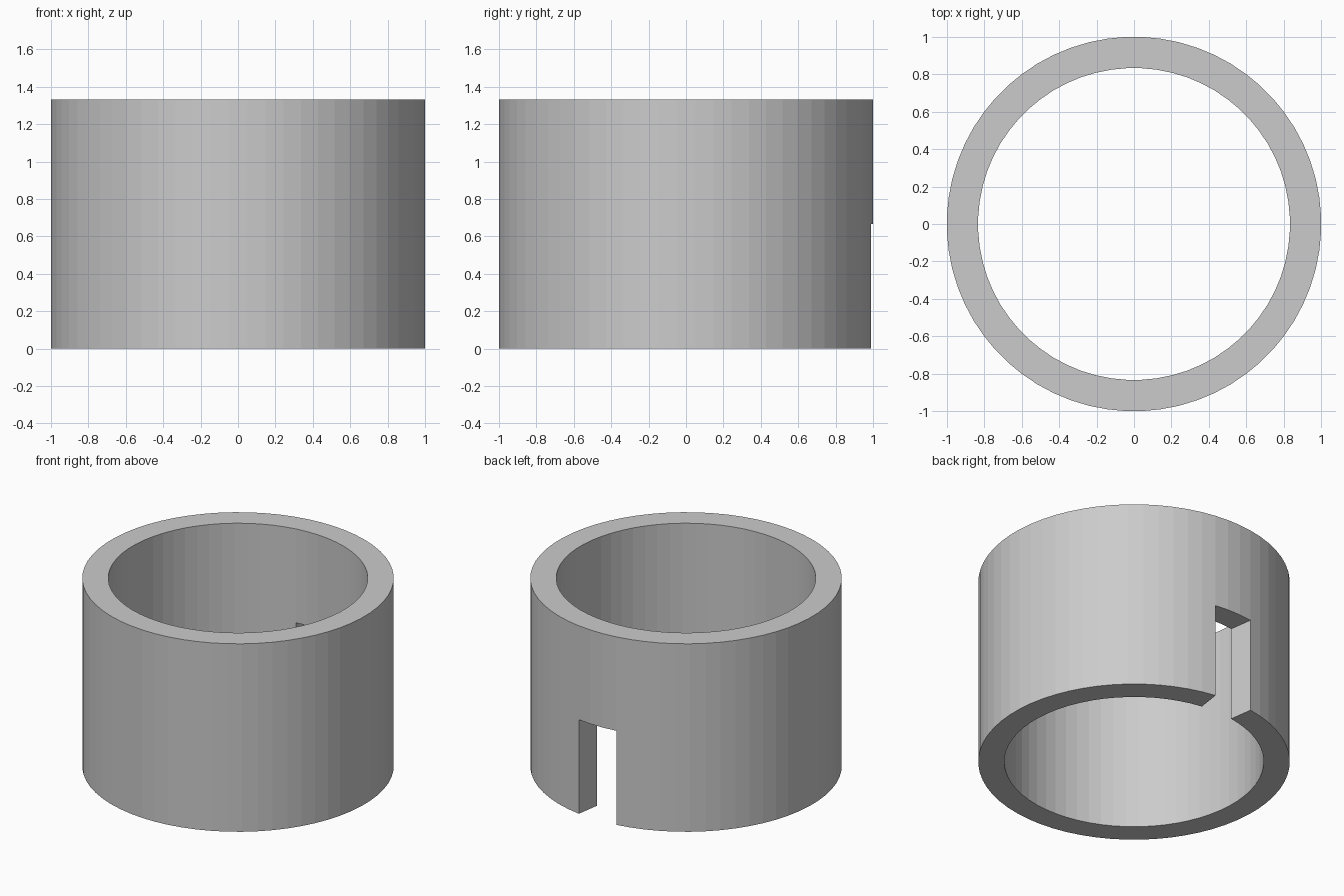
import bpy, bmesh, math

if "Cube" in bpy.data.objects:
    bpy.data.objects.remove(bpy.data.objects["Cube"])

SEGMENTS = 64
SLOT_SEGMENTS = 3
R_OUT, R_IN = 1.001, 0.834
LEVELS = (0.0, 0.667, 1.333)

bm = bmesh.new()

# Rings of vertices: half-step offset centres the slot on +y
def ring(radius, z):
    step = 2 * math.pi / SEGMENTS
    start = math.pi / 2 - SLOT_SEGMENTS * step / 2
    return [bm.verts.new((radius * math.cos(start + i * step),
                          radius * math.sin(start + i * step), z))
            for i in range(SEGMENTS)]

outer = [ring(R_OUT, z) for z in LEVELS]
inner = [ring(R_IN, z) for z in LEVELS]

# Outer and inner walls plus end caps, skipping the slot in the lower half
for i in range(SEGMENTS):
    j = (i + 1) % SEGMENTS
    is_slot = i < SLOT_SEGMENTS
    for k in (0, 1):
        if k == 0 and is_slot:
            continue
        for r in (outer, inner):
            bm.faces.new((r[k][i], r[k][j], r[k + 1][j], r[k + 1][i]))
    for k in (2, 1 if is_slot else 0):
        bm.faces.new((outer[k][i], outer[k][j], inner[k][j], inner[k][i]))

# Radial side walls of the slot
for i in (0, SLOT_SEGMENTS):
    bm.faces.new((outer[0][i], inner[0][i], inner[1][i], outer[1][i]))

# Remove unused slot vertices and orient the faces
bmesh.ops.delete(bm, geom=[v for v in bm.verts if not v.link_faces], context='VERTS')
bmesh.ops.recalc_face_normals(bm, faces=bm.faces)

mesh = bpy.data.meshes.new("slotted_collar")
bm.to_mesh(mesh)
bm.free()
collar = bpy.data.objects.new("slotted_collar", mesh)
bpy.context.collection.objects.link(collar)
